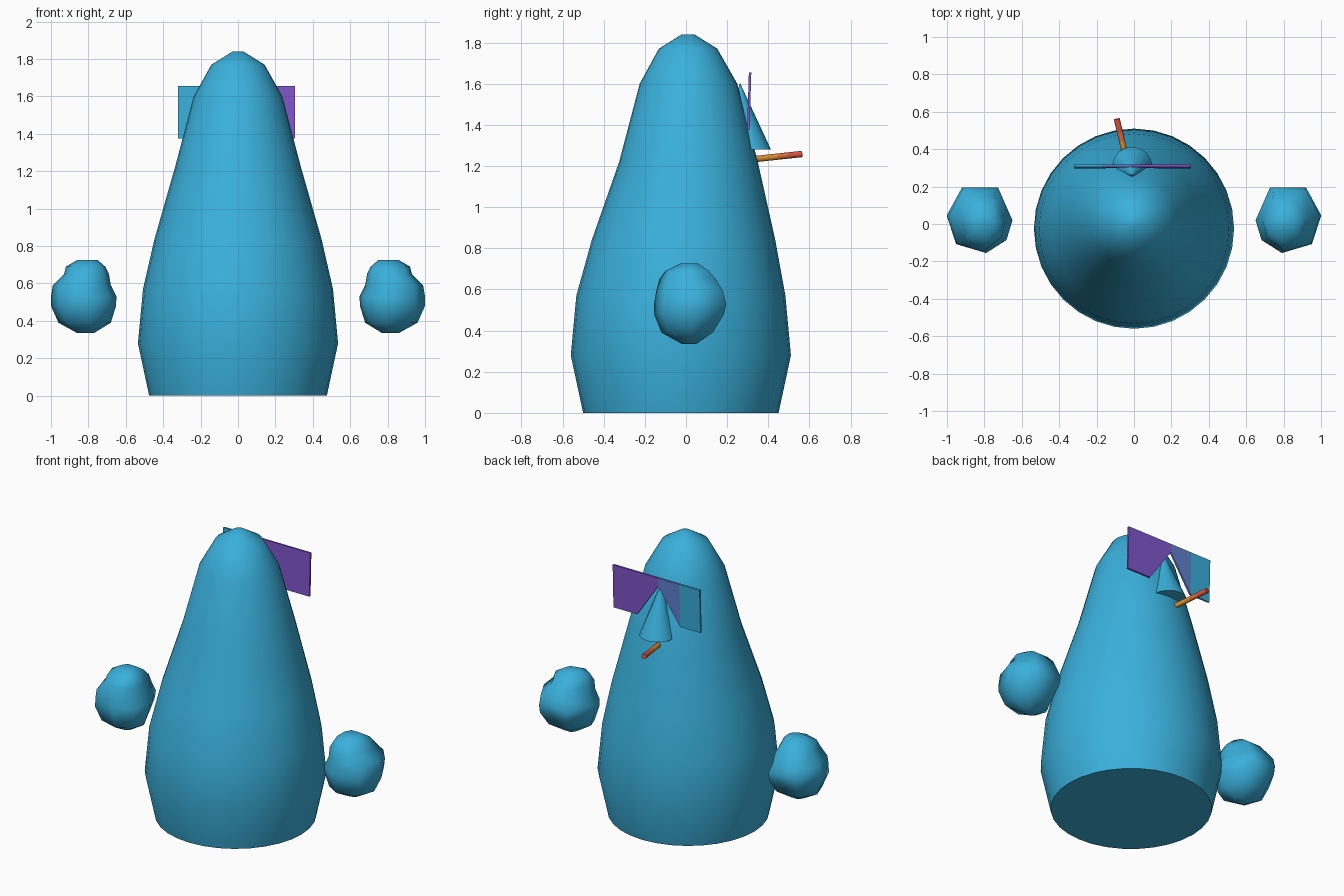
import bpy, bmesh, math
from mathutils import Vector

if "Cube" in bpy.data.objects:
    bpy.data.objects.remove(bpy.data.objects["Cube"])


def material(name, rgb):
    m = bpy.data.materials.new(name)
    m.diffuse_color = (*rgb, 1)
    m.use_nodes = True
    m.node_tree.nodes["Principled BSDF"].inputs["Base Color"].default_value = m.diffuse_color
    return m


BLUE = material("sky_blue", (0.042, 0.434, 0.716))
PURPLE = material("purple", (0.22, 0.09, 0.60))
VIOLET = material("violet_blue", (0.12, 0.22, 0.63))
ORANGE = material("orange", (0.74, 0.27, 0.03))
RUST = material("rust_orange", (0.72, 0.16, 0.04))
RED = material("red", (0.72, 0.09, 0.05))


def finish(name, bm, mats, angle=None):
    bmesh.ops.recalc_face_normals(bm, faces=bm.faces)
    me = bpy.data.meshes.new(name)
    bm.to_mesh(me)
    bm.free()
    for m in mats:
        me.materials.append(m)
    ob = bpy.data.objects.new(name, me)
    bpy.context.collection.objects.link(ob)
    if angle:
        bpy.ops.object.select_all(action='DESELECT')
        ob.select_set(True)
        bpy.context.view_layer.objects.active = ob
        bpy.ops.object.shade_smooth_by_angle(angle=math.radians(angle))
    return ob


def loft(name, rings, mats, angle, band_mats=None):
    """Skin a list of equal-length point rings and cap both ends."""
    bm = bmesh.new()
    vs = [[bm.verts.new(p) for p in ring] for ring in rings]
    n = len(vs[0])
    for j in range(len(vs) - 1):
        for i in range(n):
            k = (i + 1) % n
            f = bm.faces.new((vs[j][i], vs[j][k], vs[j + 1][k], vs[j + 1][i]))
            f.material_index = band_mats[j] if band_mats else 0
    bm.faces.new(vs[0][::-1])
    top = bm.faces.new(vs[-1])
    top.material_index = band_mats[-1] if band_mats else 0
    return finish(name, bm, mats, angle)


def circle(cx, cy, z, r, n):
    return [(cx + r * math.cos(2 * math.pi * i / n),
             cy + r * math.sin(2 * math.pi * i / n), z) for i in range(n)]


# Body: tapering round column, (height, radius, y centre)
body_profile = [(0, 0.475, -0.025), (0.28, 0.535, -0.025), (0.57, 0.508, -0.025),
                (0.84, 0.446, -0.012), (1.22, 0.337, 0.012), (1.6, 0.237, 0.012),
                (1.77, 0.142, 0.01), (1.84, 0.03, 0.01)]
loft("body", [circle(0, cy, z, r, 32) for z, r, cy in body_profile], [BLUE], 50)

# Hands: lumpy seven-sided blobs, outline in unit box, rings (z, x0, x1, y0, y1)
outline = [(0.22, 1), (0.77, 1), (1, 0.58), (0.86, 0.14), (0.40, 0), (0.09, 0.2), (0, 0.5)]
hand_rings = [(0.335, 0.77, 0.86, -0.02, 0.05), (0.39, 0.68, 0.96, -0.12, 0.13),
              (0.48, 0.652, 1.0, -0.155, 0.185), (0.53, 0.65, 1.0, -0.155, 0.195),
              (0.59, 0.68, 0.99, -0.145, 0.18), (0.65, 0.69, 0.93, -0.13, 0.145),
              (0.69, 0.71, 0.92, -0.1, 0.11), (0.725, 0.75, 0.86, -0.03, 0.06)]
for side, name in ((1, "right_hand"), (-1, "left_hand")):
    loft(name, [[(side * (x0 + u * (x1 - x0)), y0 + v * (y1 - y0), z) for u, v in outline]
                for z, x0, x1, y0, y1 in hand_rings], [BLUE], 80)

# Visor: flat plate in three coloured panels with a V notch for the nose
bm = bmesh.new()
panels = [[(0.305, 1.655), (0.305, 1.375), (0.135, 1.375), (-0.02, 1.6), (-0.02, 1.655)],
          [(-0.02, 1.655), (-0.02, 1.6), (-0.175, 1.375), (-0.175, 1.655)],
          [(-0.175, 1.655), (-0.175, 1.375), (-0.32, 1.375), (-0.32, 1.655)]]
for i, pts in enumerate(panels):
    f = bm.faces.new([bm.verts.new((x, 0.303 + 0.03 * (z - 1.375), z)) for x, z in pts])
    f.material_index = i
bmesh.ops.remove_doubles(bm, verts=bm.verts, dist=0.001)
visor = finish("visor", bm, [PURPLE, VIOLET, BLUE])
mod = visor.modifiers.new("thickness", 'SOLIDIFY')
mod.thickness = 0.012
mod.offset = 0

# Nose: cone pointing up against the face
loft("nose", [circle(-0.01, 0.305, 1.28, 0.108, 16), circle(-0.01, 0.262, 1.6, 0.002, 16)],
     [BLUE], 50)

# Stick: thin rod in the mouth, orange at the base and red at the tip
start, end = Vector((-0.035, 0.32, 1.232)), Vector((-0.092, 0.562, 1.258))
axis = (end - start).normalized()
a = axis.cross(Vector((0, 0, 1))).normalized()
b = axis.cross(a)
stick = [[start.lerp(end, t) + 0.016 * (a * math.cos(i * math.pi / 5) + b * math.sin(i * math.pi / 5))
          for i in range(10)] for t in (0, 0.5, 0.7, 1)]
loft("mouth_stick", stick, [ORANGE, RUST, RED], 50, [0, 1, 2])
